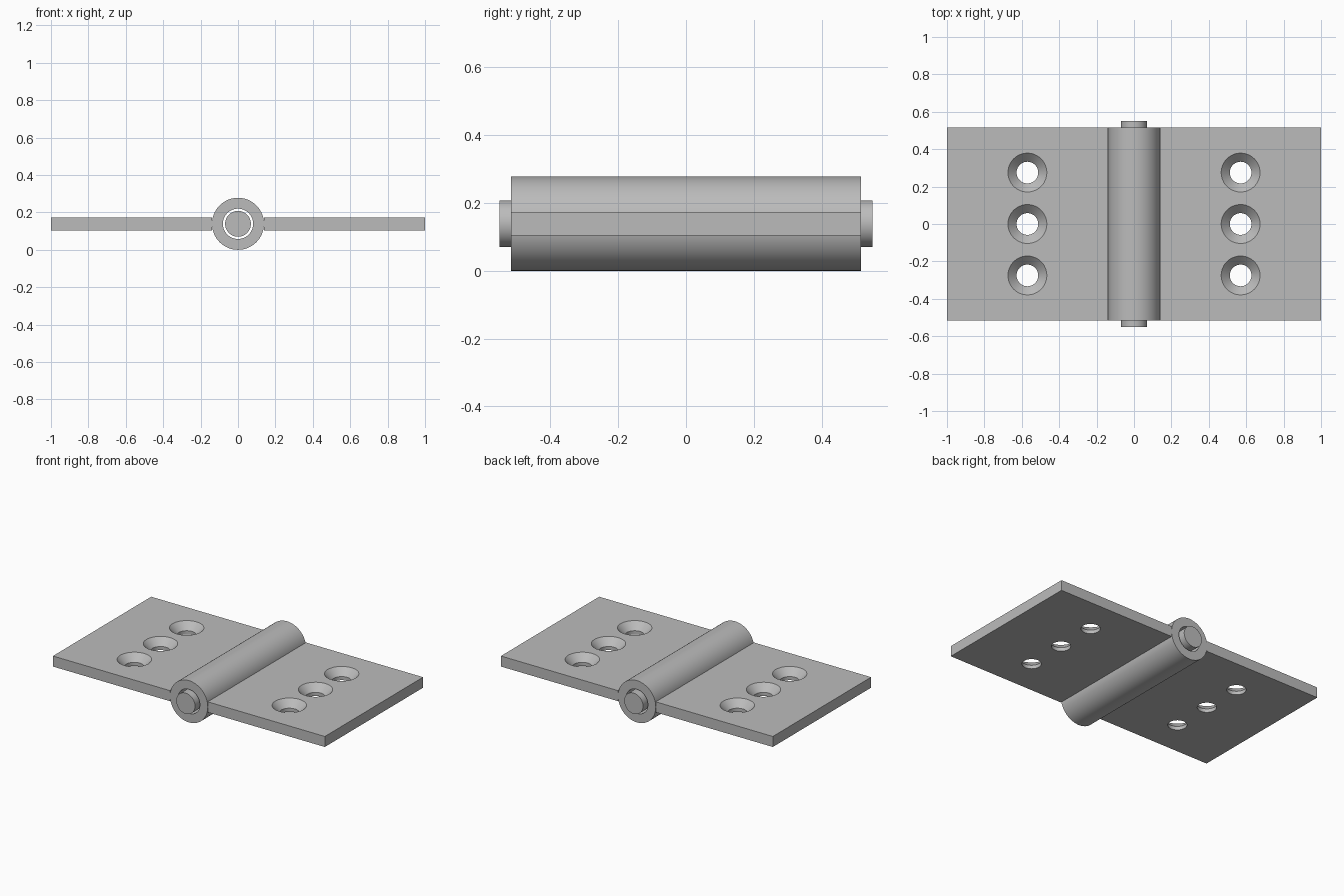
import bpy, bmesh, math
from mathutils import Matrix

if "Cube" in bpy.data.objects:
    bpy.data.objects.remove(bpy.data.objects["Cube"])

AXIS_Z = 0.139          # height of the pin axis
BARREL_R, BORE_R, PIN_R = 0.139, 0.081, 0.069
HALF_LEN, PIN_HALF = 0.516, 0.55
PLATE_Z0, PLATE_Z1 = 0.104, 0.174
HOLE_X, HOLE_YS = 0.57, (-0.275, 0, 0.275)
HOLE_R, SINK_R = 0.058, 0.104

steel = bpy.data.materials.new("steel_grey")
steel.diffuse_color = (0.5, 0.5, 0.5, 1)
steel.use_nodes = True
steel.node_tree.nodes["Principled BSDF"].inputs["Base Color"].default_value = steel.diffuse_color


def lathe(name, profile, segments=64, closed=True):
    """Revolve (radius, height) points around z into a solid."""
    bm = bmesh.new()
    verts = [bm.verts.new((r, 0, h)) for r, h in profile]
    edges = [bm.edges.new(p) for p in zip(verts, verts[1:])]
    if closed:
        edges.append(bm.edges.new((verts[-1], verts[0])))
    bmesh.ops.spin(bm, geom=verts + edges, cent=(0, 0, 0), axis=(0, 0, 1),
                   angle=math.tau, steps=segments, use_duplicate=False)
    bmesh.ops.remove_doubles(bm, verts=bm.verts, dist=1e-5)
    bmesh.ops.recalc_face_normals(bm, faces=bm.faces)
    return finish(name, bm)


def finish(name, bm):
    mesh = bpy.data.meshes.new(name)
    bm.to_mesh(mesh)
    bm.free()
    mesh.materials.append(steel)
    obj = bpy.data.objects.new(name, mesh)
    bpy.context.collection.objects.link(obj)
    return obj


def smooth(obj):
    bpy.ops.object.select_all(action='DESELECT')
    obj.select_set(True)
    bpy.context.view_layer.objects.active = obj
    bpy.ops.object.shade_smooth_by_angle(angle=math.radians(30))


# Barrel tube and loose pin, laid along y
barrel = lathe("barrel", [(BORE_R, -HALF_LEN), (BARREL_R, -HALF_LEN),
                          (BARREL_R, HALF_LEN), (BORE_R, HALF_LEN)])
pin = lathe("pin", [(0, -PIN_HALF), (PIN_R, -PIN_HALF),
                    (PIN_R, PIN_HALF), (0, PIN_HALF)], closed=False)
for part in (barrel, pin):
    part.data.transform(Matrix.Translation((0, 0, AXIS_Z)) @ Matrix.Rotation(math.pi / 2, 4, 'X'))
    smooth(part)

# Flat leaves with countersunk screw holes
sink_z = PLATE_Z1 - (SINK_R - HOLE_R)
over = 0.02
for side, name in ((-1, "left_leaf"), (1, "right_leaf")):
    bm = bmesh.new()
    bmesh.ops.create_cube(bm, size=1)
    x0, x1 = BARREL_R, 1.0
    bmesh.ops.scale(bm, vec=(x1 - x0, 2 * HALF_LEN, PLATE_Z1 - PLATE_Z0), verts=bm.verts)
    bmesh.ops.translate(bm, vec=(side * (x0 + x1) / 2, 0, (PLATE_Z0 + PLATE_Z1) / 2), verts=bm.verts)
    leaf = finish(name, bm)
    for y in HOLE_YS:
        cutter = lathe("hole_cutter", [(0, PLATE_Z0 - over), (HOLE_R, PLATE_Z0 - over),
                                       (HOLE_R, sink_z), (SINK_R + over, PLATE_Z1 + over),
                                       (0, PLATE_Z1 + over)], 48, closed=False)
        cutter.location = (side * HOLE_X, y, 0)
        cutter.hide_render = True
        bpy.context.view_layer.objects.active = leaf
        mod = leaf.modifiers.new("screw_hole", 'BOOLEAN')
        mod.operation, mod.solver, mod.object = 'DIFFERENCE', 'EXACT', cutter
        bpy.ops.object.modifier_apply(modifier=mod.name)
        bpy.data.objects.remove(cutter)
    smooth(leaf)
